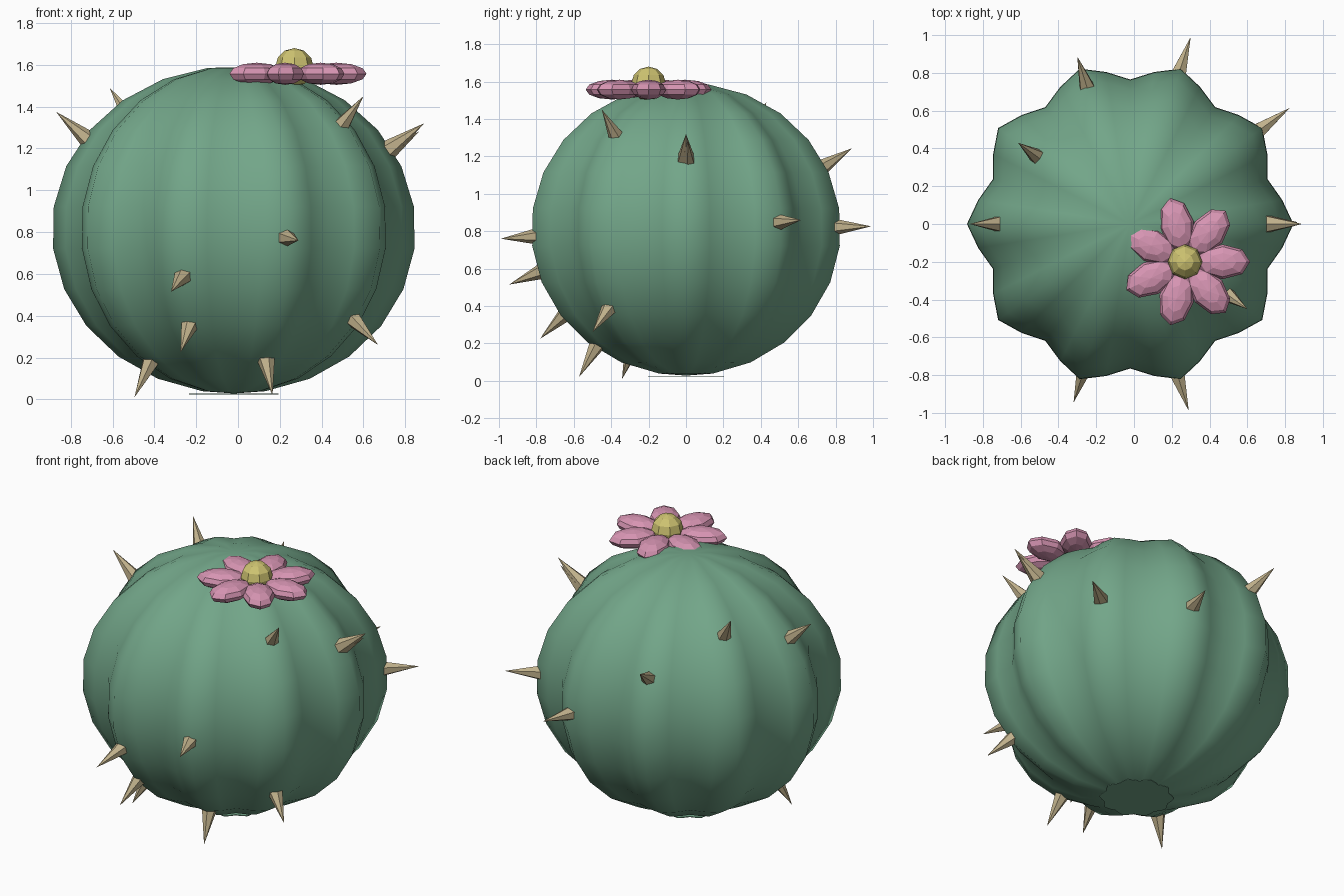
import bpy, bmesh, math
from mathutils import Vector, Matrix

if "Cube" in bpy.data.objects:
    bpy.data.objects.remove(bpy.data.objects["Cube"])

CENTER = Vector((-0.02, 0.0, 0.81))
HEIGHT = 0.783          # vertical half axis of the body
SEGS, RIBS = 40, 10


def material(name, rgb):
    m = bpy.data.materials.new(name)
    m.diffuse_color = (*rgb, 1.0)
    m.use_nodes = True
    m.node_tree.nodes["Principled BSDF"].inputs["Base Color"].default_value = m.diffuse_color
    return m


GREEN = material("cactus green", (0.17, 0.38, 0.25))
PINK = material("petal pink", (0.68, 0.30, 0.45))
YELLOW = material("pollen yellow", (0.62, 0.55, 0.165))
TAN = material("spine tan", (0.53, 0.44, 0.26))


def finish(name, bm, mat, smooth=False):
    bmesh.ops.recalc_face_normals(bm, faces=bm.faces)
    for f in bm.faces:
        f.smooth = smooth
    me = bpy.data.meshes.new(name)
    bm.to_mesh(me)
    bm.free()
    me.materials.append(mat)
    ob = bpy.data.objects.new(name, me)
    bpy.context.collection.objects.link(ob)
    return ob


def ribbed_ring(bm, scale, z):
    """Closed ring of vertices whose radius waves in and out with the ribs."""
    ring = []
    for i in range(SEGS):
        a = math.tau * i / SEGS
        r = (0.82 + 0.05 * math.cos(RIBS * a)) * scale
        ring.append(bm.verts.new((CENTER.x + r * math.cos(a), r * math.sin(a), z)))
    return ring


# ribbed round body
bm = bmesh.new()
rings = []
for k in range(12):
    t = math.radians(10 + 14.7 * k)
    rings.append(ribbed_ring(bm, math.sin(t), CENTER.z - HEIGHT * math.cos(t)))
for low, high in zip(rings, rings[1:]):
    for i in range(SEGS):
        j = (i + 1) % SEGS
        bm.faces.new((low[i], low[j], high[j], high[i]))
for ring, z in ((rings[0], 0.028), (rings[-1], 1.588)):
    pole = bm.verts.new((CENTER.x, 0, z))
    for i in range(SEGS):
        bm.faces.new((ring[i], ring[(i + 1) % SEGS], pole))
finish("body", bm, GREEN, smooth=True)

# thin flat base under the body
bm = bmesh.new()
lower = ribbed_ring(bm, 0.245, 0.022)
upper = ribbed_ring(bm, 0.245, 0.027)
bm.faces.new(lower)
bm.faces.new(upper)
for i in range(SEGS):
    j = (i + 1) % SEGS
    bm.faces.new((lower[i], lower[j], upper[j], upper[i]))
finish("base", bm, GREEN)

# spines, given by their tips, standing square to the body surface
TIPS = [
    (-0.87, 0.0, 1.375), (0.89, 0.0, 1.32), (0.865, 0.01, 1.28),
    (0.825, 0.615, 0.86), (0.30, 0.99, 0.826), (-0.30, 0.886, 1.243),
    (-0.614, 0.43, 1.49), (0.60, -0.45, 1.45), (0.29, -0.99, 0.76),
    (-0.32, -0.945, 0.515), (-0.275, -0.78, 0.225), (0.67, -0.50, 0.26),
    (-0.495, -0.342, 0.01), (0.165, -0.572, 0.02),
]
LENGTH = 0.22
for n, tip in enumerate(TIPS):
    tip = Vector(tip)
    d = tip - CENTER
    axis = Vector((d.x / 0.757, d.y / 0.757, d.z / 0.58)).normalized()
    place = Matrix.Translation(tip - axis * LENGTH / 2) @ axis.to_track_quat('Z', 'Y').to_matrix().to_4x4()
    bm = bmesh.new()
    bmesh.ops.create_cone(bm, cap_ends=True, segments=6, radius1=0.048,
                          radius2=0.0, depth=LENGTH, matrix=place)
    finish(f"spine_{n + 1}", bm, TAN)

# flower: seven flattened petals around a round middle
FLOWER = Matrix.Translation((0.27, -0.20, 1.557))
for n in range(7):
    place = (FLOWER @ Matrix.Rotation(math.tau * n / 7, 4, 'Z')
             @ Matrix.Translation((0.2, 0, 0)) @ Matrix.Diagonal((0.145, 0.092, 0.053, 1)))
    bm = bmesh.new()
    bmesh.ops.create_uvsphere(bm, u_segments=8, v_segments=6, radius=1, matrix=place)
    finish(f"petal_{n + 1}", bm, PINK)

bm = bmesh.new()
bmesh.ops.create_uvsphere(bm, u_segments=8, v_segments=6, radius=0.092,
                          matrix=FLOWER @ Matrix.Translation((0, 0, 0.031)))
finish("flower_middle", bm, YELLOW)
